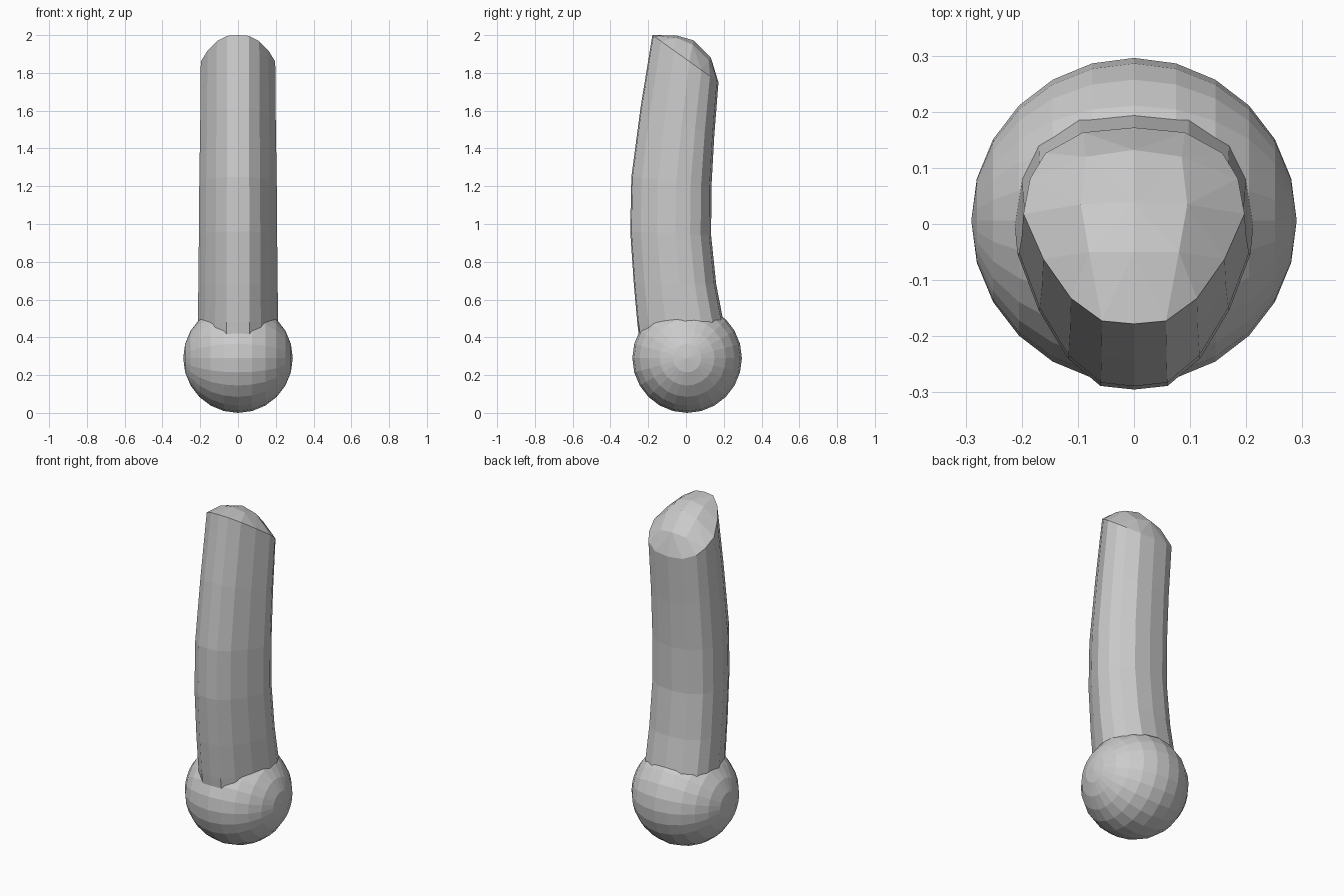
import bpy, bmesh
from mathutils import Matrix

if "Cube" in bpy.data.objects:
    bpy.data.objects.remove(bpy.data.objects["Cube"])


def make_object(name, bm):
    bmesh.ops.recalc_face_normals(bm, faces=bm.faces)
    mesh = bpy.data.meshes.new(name)
    bm.to_mesh(mesh)
    bm.free()
    obj = bpy.data.objects.new(name, mesh)
    bpy.context.collection.objects.link(obj)


# Ball joint: faceted sphere with its poles on the x axis
bm = bmesh.new()
bmesh.ops.create_uvsphere(
    bm, u_segments=24, v_segments=12, radius=0.29,
    matrix=Matrix.Translation((0, 0.006, 0.29)) @ Matrix.Rotation(1.5707963, 4, 'Y'))
make_object("ball_joint", bm)

# Shaft cross-section: half width fraction, front-to-back fraction
half = [(0, 0), (0.29, 0.015), (0.57, 0.13), (0.82, 0.33), (1, 0.56),
        (0.94, 0.74), (0.80, 0.87), (0.46, 0.975), (0, 1)]
section = half + [(-x, t) for x, t in half[-2:0:-1]]

# Shaft stations: front z, back z, front y, back y, half width
stations = [(0.33, 0.38, -0.24, 0.215, 0.212),
            (0.48, 0.50, -0.258, 0.195, 0.212),
            (0.68, 0.68, -0.276, 0.160, 0.210),
            (0.96, 0.94, -0.295, 0.133, 0.207),
            (1.25, 1.20, -0.289, 0.135, 0.205),
            (1.62, 1.47, -0.240, 0.150, 0.200),
            (2.00, 1.75, -0.178, 0.172, 0.197)]

bm = bmesh.new()
rings = [[bm.verts.new((x * w, yf + (yb - yf) * t, zf + (zb - zf) * t))
          for x, t in section] for zf, zb, yf, yb, w in stations]
n = len(section)
for a, b in zip(rings, rings[1:]):
    for i in range(n):
        j = (i + 1) % n
        bm.faces.new((a[i], a[j], b[j], b[i]))
bm.faces.new(rings[0][::-1])

# Slanted domed cap: inner ring of 8 around an apex
inner = [bm.verts.new(p) for p in [
    (0, -0.05, 1.998), (0.08, -0.05, 1.985), (0.095, 0.035, 1.95),
    (0.085, 0.12, 1.865), (0, 0.132, 1.88), (-0.085, 0.12, 1.865),
    (-0.095, 0.035, 1.95), (-0.08, -0.05, 1.985)]]
apex = bm.verts.new((0, 0.04, 1.972))
rim = rings[-1]
for k in range(8):
    m = (k + 1) % 8
    r0, r1, r2 = rim[2 * k], rim[2 * k + 1], rim[(2 * k + 2) % n]
    bm.faces.new((r0, r1, inner[k]))
    bm.faces.new((r1, inner[m], inner[k]))
    bm.faces.new((r1, r2, inner[m]))
    bm.faces.new((inner[k], inner[m], apex))
make_object("bent_shaft", bm)
